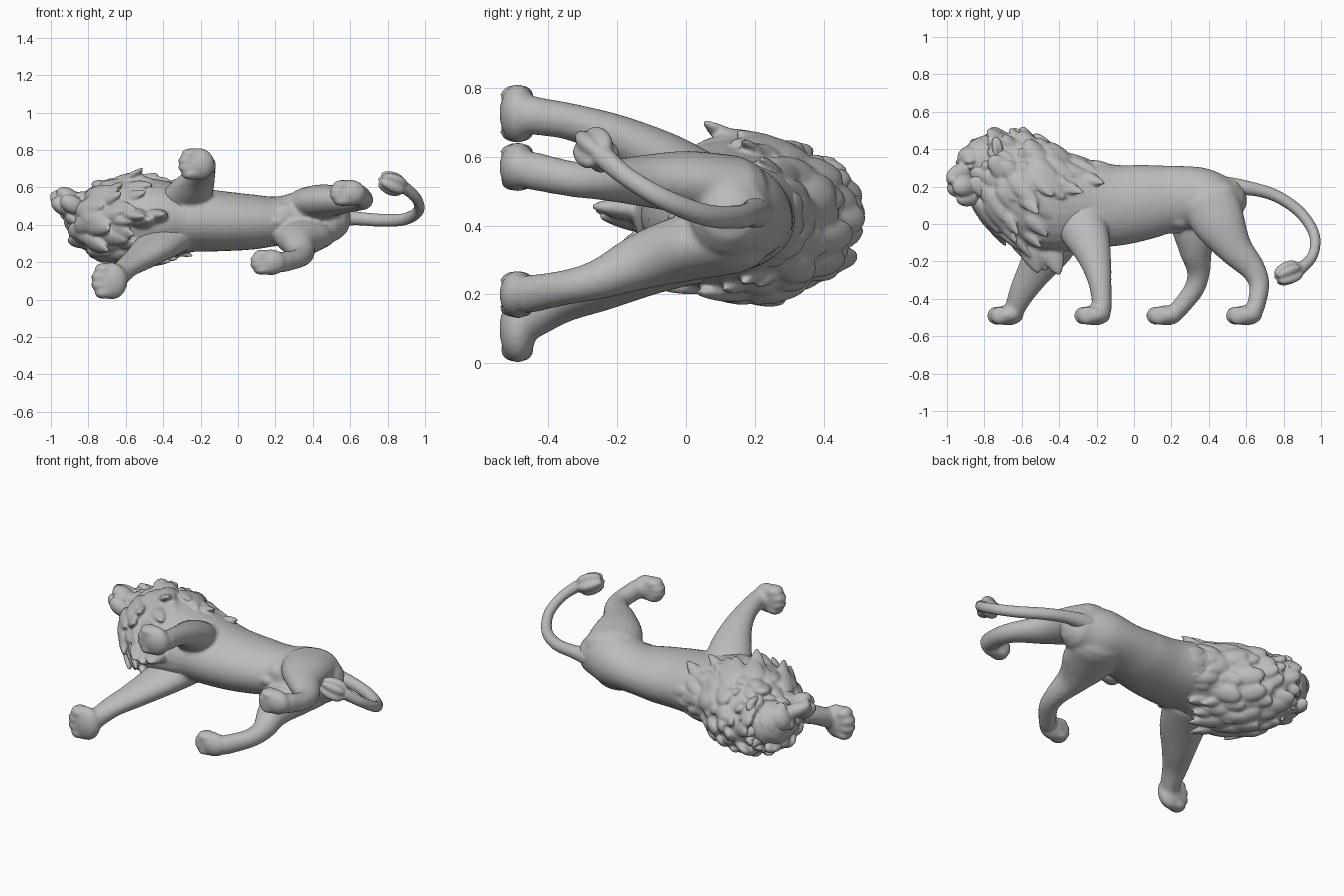
import bpy, bmesh, math, random
from mathutils import Vector, Matrix

random.seed(11)
cube = bpy.data.objects.get("Cube")
if cube:
    bpy.data.objects.remove(cube, do_unlink=True)

stone = bpy.data.materials.new("stone grey")
stone.use_nodes = True
GREY = (0.5, 0.5, 0.5, 1)
stone.diffuse_color = GREY
stone.node_tree.nodes["Principled BSDF"].inputs["Base Color"].default_value = GREY


def sample(path, t):
    """Smooth point on a path of (x, y, z, height radius, side radius)."""
    i = min(int(t), len(path) - 2)
    f = t - i
    p = [path[max(0, min(len(path) - 1, i + k))] for k in (-1, 0, 1, 2)]
    return [0.5 * (2 * b + (c - a) * f + (2 * a - 5 * b + 4 * c - d) * f * f
            + (3 * b - a - 3 * c + d) * f ** 3) for a, b, c, d in zip(*p)]


def frame(path, t):
    end = len(path) - 1
    s = sample(path, t)
    a, b = (Vector(sample(path, max(0, min(end, t + d)))[:3]) for d in (-0.1, 0.1))
    tangent = (b - a).normalized()
    up = Vector((0, 0, 1)).cross(tangent).normalized()
    side = tangent.cross(up)
    return Vector(s[:3]), tangent, up, side, s[3], s[4]


def tube(bm, path, sides=20, steps=6):
    """Closed rounded tube with elliptical sections."""
    end = len(path) - 1
    rings = []

    def ring(t, scale, push):
        c, tan, up, side, ra, rb = frame(path, t)
        c = c + tan * push * min(ra, rb)
        rings.append([bm.verts.new(c + up * math.cos(a) * ra * scale + side * math.sin(a) * rb * scale)
                      for a in (math.tau * k / sides for k in range(sides))])
    for ang in (80, 55, 28):
        ring(0, math.cos(math.radians(ang)), -math.sin(math.radians(ang)))
    for k in range(end * steps + 1):
        ring(k / steps, 1, 0)
    for ang in (28, 55, 80):
        ring(end, math.cos(math.radians(ang)), math.sin(math.radians(ang)))
    for r, q in zip(rings, rings[1:]):
        for k in range(sides):
            j = (k + 1) % sides
            bm.faces.new((r[k], r[j], q[j], q[k]))
    bm.faces.new(rings[0][::-1])
    bm.faces.new(rings[-1])


def blob(bm, centre, radii, axes=None, taper=0):
    """Ellipsoid on given axes; taper narrows it towards its first axis."""
    verts = bmesh.ops.create_icosphere(bm, subdivisions=3, radius=1)["verts"]
    axes = axes or (Vector((1, 0, 0)), Vector((0, 1, 0)), Vector((0, 0, 1)))
    for v in verts:
        w = 1 - taper * (v.co.x + 1) / 2
        p = (v.co.x * radii[0], v.co.y * radii[1] * w, v.co.z * radii[2] * w)
        v.co = Vector(centre) + sum((a * q for a, q in zip(axes, p)), Vector())


def lock(bm, centre, radii, flow, out, taper):
    """Lock of hair running along flow and lying against a surface."""
    wide = flow.cross(out).normalized()
    blob(bm, centre, radii, (flow, wide, flow.cross(wide)), taper)


def finish(name, bm, voxel, smooth):
    bmesh.ops.recalc_face_normals(bm, faces=bm.faces)
    mesh = bpy.data.meshes.new(name)
    bm.to_mesh(mesh)
    bm.free()
    mesh.materials.append(stone)
    ob = bpy.data.objects.new(name, mesh)
    bpy.context.collection.objects.link(ob)
    rm = ob.modifiers.new("fuse", "REMESH")
    rm.mode, rm.voxel_size, rm.use_smooth_shade = "VOXEL", voxel, True
    sm = ob.modifiers.new("soften", "SMOOTH")
    sm.factor, sm.iterations = 0.5, smooth


# Torso with the four legs fused in
body = bmesh.new()
tube(body, [(-0.5, 0.13, 0.43, 0.2, 0.17), (-0.3, 0.11, 0.43, 0.24, 0.175), (-0.1, 0.1, 0.42, 0.218, 0.162),
            (0.08, 0.12, 0.415, 0.198, 0.147), (0.22, 0.14, 0.42, 0.172, 0.132),
            (0.37, 0.14, 0.435, 0.16, 0.15), (0.48, 0.13, 0.435, 0.125, 0.13)], 32)
legs = {
    "front_left": [(-0.32, 0.06, 0.51, 0.14, 0.09), (-0.25, -0.07, 0.585, 0.12, 0.088), (-0.205, -0.2, 0.655, 0.085, 0.067),
                   (-0.18, -0.33, 0.7, 0.06, 0.054), (-0.17, -0.45, 0.72, 0.052, 0.056)],
    "front_right": [(-0.38, 0.02, 0.33, 0.15, 0.1), (-0.45, -0.12, 0.275, 0.13, 0.08), (-0.53, -0.25, 0.215, 0.095, 0.064),
                    (-0.595, -0.36, 0.17, 0.072, 0.053), (-0.64, -0.46, 0.12, 0.053, 0.056)],
    "hind_left": [(0.4, 0.13, 0.505, 0.16, 0.1), (0.46, 0.0, 0.525, 0.14, 0.092), (0.54, -0.13, 0.53, 0.096, 0.074),
                  (0.635, -0.24, 0.53, 0.068, 0.057), (0.67, -0.33, 0.535, 0.054, 0.052), (0.65, -0.45, 0.56, 0.048, 0.056)],
    "hind_right": [(0.38, 0.14, 0.36, 0.16, 0.1), (0.34, 0.0, 0.335, 0.15, 0.097), (0.33, -0.13, 0.295, 0.094, 0.082),
                   (0.345, -0.25, 0.245, 0.063, 0.059), (0.32, -0.35, 0.22, 0.054, 0.051), (0.235, -0.46, 0.2, 0.048, 0.056)],
}
for path in legs.values():
    tube(body, path)
# Flank folds and sheath under the belly
blob(body, (0.25, 0.03, 0.46), (0.08, 0.06, 0.06))
blob(body, (0.2, -0.02, 0.42), (0.06, 0.035, 0.03))

# Paws: pad plus four toes spread across the front
for x, z, w in ((-0.21, 0.725, 0.087), (-0.675, 0.1, 0.1), (0.6, 0.57, 0.072), (0.175, 0.2, 0.07)):
    blob(body, (x, -0.488, z), (0.085, 0.054, w))
    for k in (-1.5, -0.5, 0.5, 1.5):
        blob(body, (x - 0.07 + abs(k) * 0.018, -0.49, z + k * w * 0.42), (0.05, 0.05, w * 0.34))
finish("body", body, 0.011, 6)

# Tail with a tuft of hair at the end
tail = bmesh.new()
tube(tail, [(0.38, 0.18, 0.43, 0.08, 0.07), (0.5, 0.195, 0.435, 0.058, 0.054), (0.62, 0.19, 0.435, 0.038, 0.038),
            (0.76, 0.15, 0.425, 0.033, 0.035), (0.89, 0.06, 0.43, 0.031, 0.033), (0.965, -0.06, 0.475, 0.029, 0.031),
            (0.955, -0.17, 0.54, 0.028, 0.029), (0.89, -0.24, 0.6, 0.033, 0.033)], 16)
tip = Vector((-0.85, -0.35, 0.35)).normalized()
across = tip.cross(Vector((0, 0, 1))).normalized()
for a in range(5):
    out = Matrix.Rotation(math.tau * a / 5, 3, tip) @ across
    blob(tail, Vector((0.825, -0.265, 0.622)) + out * 0.026, (0.075, 0.044, 0.033),
         (tip, out, tip.cross(out)), 0.2)
finish("tail", tail, 0.008, 3)

# Mane: a core wrapped in rows of broad ragged locks swept to the rear
mane = bmesh.new()
core = [(-0.8, 0.33, 0.435, 0.15, 0.13), (-0.72, 0.29, 0.42, 0.225, 0.19), (-0.6, 0.2, 0.415, 0.27, 0.23),
        (-0.46, 0.12, 0.428, 0.27, 0.22), (-0.31, 0.11, 0.43, 0.248, 0.187), (-0.16, 0.1, 0.425, 0.215, 0.158)]
tube(mane, core, 28)
for row in range(10):
    t = 0.4 + row * 0.47
    count = 14
    for k in range(count):
        a = math.tau * (k + 0.5 * (row % 2) + random.uniform(-0.3, 0.3)) / count
        c, tan, up, side, ra, rb = frame(core, t + random.uniform(-0.15, 0.15))
        up = -up if up.y < 0 else up
        # The last rows only cover the shoulders and back
        if row > 5 and math.cos(a) < (row - 6) * 0.3 - 0.1:
            continue
        out = (up * math.cos(a) / ra + side * math.sin(a) / rb).normalized()
        p = c + up * math.cos(a) * ra + side * math.sin(a) * rb
        flow = (tan + out * random.uniform(-0.05, 0.22) + Vector((0, -0.4, 0))
                + side * random.uniform(-0.35, 0.35)).normalized()
        size = random.uniform(0.7, 1.2) * (1 if row < 6 else 0.7)
        lock(mane, p + flow * 0.03 - out * 0.006, (0.11 * size, 0.06 * size, 0.034 * size), flow, out, 0.55)
# Hanging chest hair
for x, y, z in ((-0.6, -0.1, 0.42), (-0.54, -0.17, 0.45), (-0.5, -0.16, 0.42), (-0.43, -0.18, 0.45), (-0.66, -0.01, 0.44)):
    down = Vector((0.3, -0.9, random.uniform(-0.1, 0.1))).normalized()
    lock(mane, (x, y, z), (0.1, 0.085, 0.05), down, Vector((0, 0, 1)), 0.6)
finish("mane", mane, 0.009, 2)

# Head, built on its own axes: forward, up, sideways
head = bmesh.new()
F = Vector((-0.84, -0.14, 0.46)).normalized()
S = F.cross(Vector((-0.1, 1, 0))).normalized()
U = S.cross(F)
origin = Vector((-0.8, 0.28, 0.455))


def part(f, u, s, radii, taper=0, pitch=0):
    for sign in ((1, -1) if s else (1,)):
        turn = Matrix.Rotation(math.radians(pitch), 3, S)
        blob(head, origin + F * f + U * u + S * s * sign, radii, (turn @ F, turn @ U, S), taper)


part(0.0, 0.04, 0, (0.11, 0.145, 0.12))                # skull
part(0.075, 0.085, 0, (0.065, 0.065, 0.075))           # forehead
part(0.14, 0.015, 0, (0.095, 0.055, 0.045), 0.1, -12)  # nose bridge
part(0.15, -0.06, 0.03, (0.07, 0.055, 0.045))          # whisker pads
part(0.2, -0.015, 0, (0.03, 0.025, 0.04))              # nose
part(0.12, -0.125, 0, (0.07, 0.045, 0.048))            # chin
part(0.035, -0.06, 0.062, (0.085, 0.085, 0.042))       # cheeks
part(0.1, 0.07, 0.05, (0.035, 0.02, 0.033))            # brows
part(0.105, 0.04, 0.052, (0.02, 0.015, 0.018))         # eyes
part(-0.03, 0.11, 0.125, (0.03, 0.07, 0.04))           # ears
part(-0.005, 0.105, 0.145, (0.014, 0.05, 0.022))       # ear rims
# Short hair framing the face and covering the crown
for back, spread, count, limit in ((0.05, 1, 13, -2), (0.01, 0.85, 13, 0.2), (-0.04, 0.7, 13, 0.5)):
    for k in range(count):
        a = math.tau * k / count
        if math.cos(a) < limit:
            continue
        out = U * math.cos(a) + S * math.sin(a)
        flow = (out * 0.8 - F * 0.7).normalized()
        lock(head, origin - F * back + (U * math.cos(a) * 0.165 + S * math.sin(a) * 0.12) * spread,
             (0.08, 0.05, 0.032), flow, F, 0.6)
finish("head", head, 0.007, 2)
